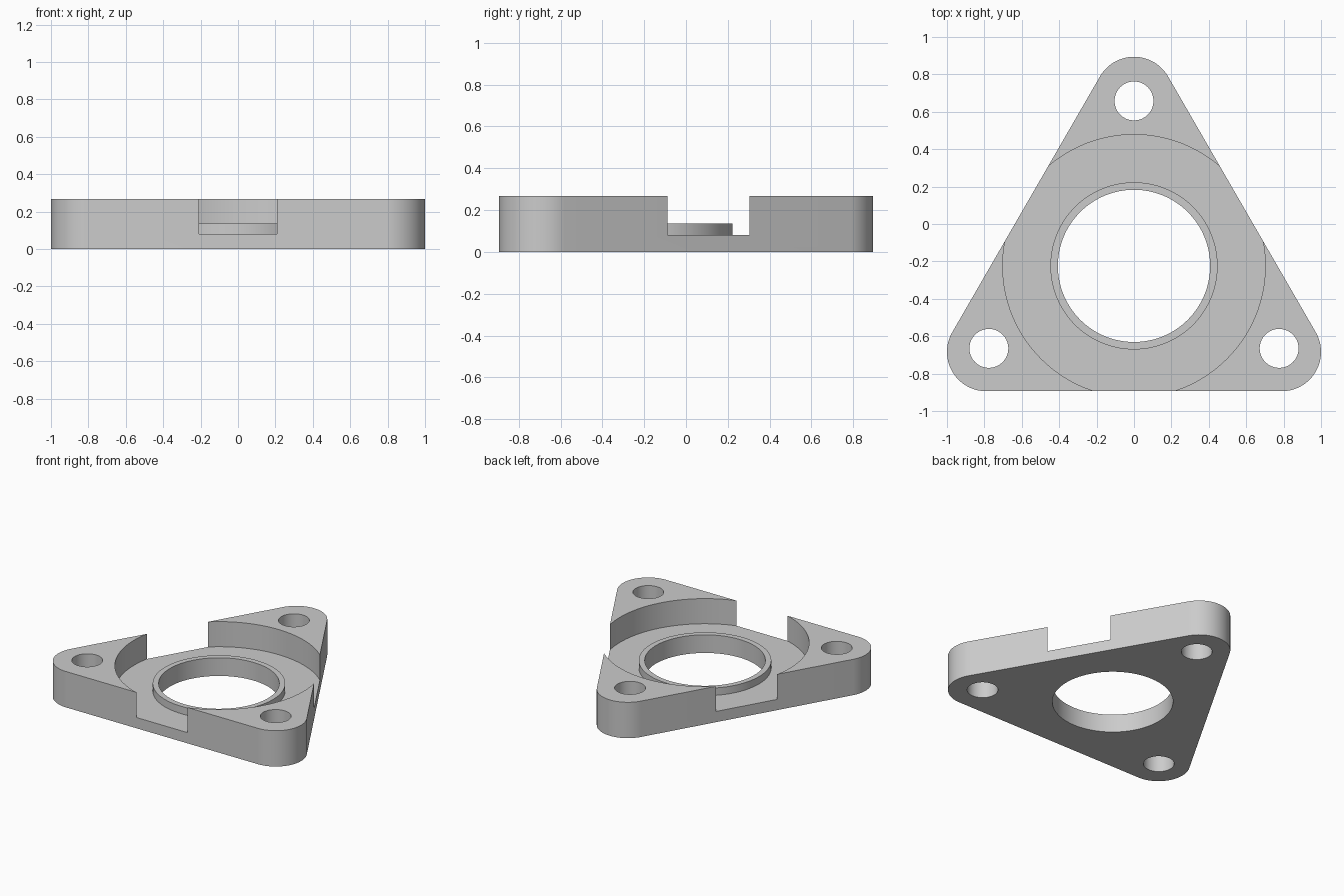
import bpy
import bmesh
from math import radians, cos, sin

if "Cube" in bpy.data.objects:
    bpy.data.objects.remove(bpy.data.objects["Cube"], do_unlink=True)

HEIGHT, FLOOR, LIP = 0.267, 0.08, 0.135
CENTRE_Y = -0.224
CORNER_R = 0.21

grey = bpy.data.materials.new("plain grey")
grey.use_nodes = True
colour = (0.6, 0.6, 0.6, 1)
grey.diffuse_color = colour
grey.node_tree.nodes["Principled BSDF"].inputs["Base Color"].default_value = colour


def prism(name, outline, z0, z1):
    """Extrude a closed outline straight up from z0 to z1."""
    bm = bmesh.new()
    face = bm.faces.new([bm.verts.new((x, y, z0)) for x, y in outline])
    top = bmesh.ops.extrude_face_region(bm, geom=[face])
    verts = [v for v in top["geom"] if isinstance(v, bmesh.types.BMVert)]
    bmesh.ops.translate(bm, verts=verts, vec=(0, 0, z1 - z0))
    bmesh.ops.recalc_face_normals(bm, faces=bm.faces)
    mesh = bpy.data.meshes.new(name)
    bm.to_mesh(mesh)
    bm.free()
    mesh.materials.append(grey)
    obj = bpy.data.objects.new(name, mesh)
    bpy.context.collection.objects.link(obj)
    return obj


def arc(x, y, r, start, sweep, steps):
    angles = [radians(start + sweep * i / steps) for i in range(steps + 1)]
    return [(x + r * cos(a), y + r * sin(a)) for a in angles]


def disc(name, x, y, r, z0, z1, sides=128):
    return prism(name, arc(x, y, r, 0, 360, sides)[:-1], z0, z1)


def combine(target, tool, operation):
    mod = target.modifiers.new(tool.name, "BOOLEAN")
    mod.operation, mod.solver, mod.object = operation, "EXACT", tool
    bpy.context.view_layer.objects.active = target
    bpy.ops.object.modifier_apply(modifier=mod.name)
    bpy.data.objects.remove(tool, do_unlink=True)


# Triangular plate with three rounded corners
outline = []
for x, y, start in ((0.79, -0.684, -90), (0, 0.684, 30), (-0.79, -0.684, 150)):
    outline += arc(x, y, CORNER_R, start, 120, 32)
plate = prism("flange_plate", outline, 0, HEIGHT)

# Round pocket that breaks through each side
combine(plate, disc("pocket", 0, CENTRE_Y, 0.702, FLOOR, 0.5), "DIFFERENCE")

# Raised lip around the bore, then the bore itself
combine(plate, disc("lip", 0, CENTRE_Y, 0.447, 0.04, LIP), "UNION")
combine(plate, disc("bore", 0, CENTRE_Y, 0.407, -0.2, 0.5), "DIFFERENCE")

# Bolt holes in the corners
for x, y in ((0.776, -0.665), (0, 0.658), (-0.776, -0.665)):
    combine(plate, disc("bolt_hole", x, y, 0.104, -0.2, 0.5, 64), "DIFFERENCE")

# Smooth curved walls, crisp edges
bpy.ops.object.select_all(action="DESELECT")
plate.select_set(True)
bpy.context.view_layer.objects.active = plate
bpy.ops.object.shade_smooth_by_angle(angle=radians(30))
